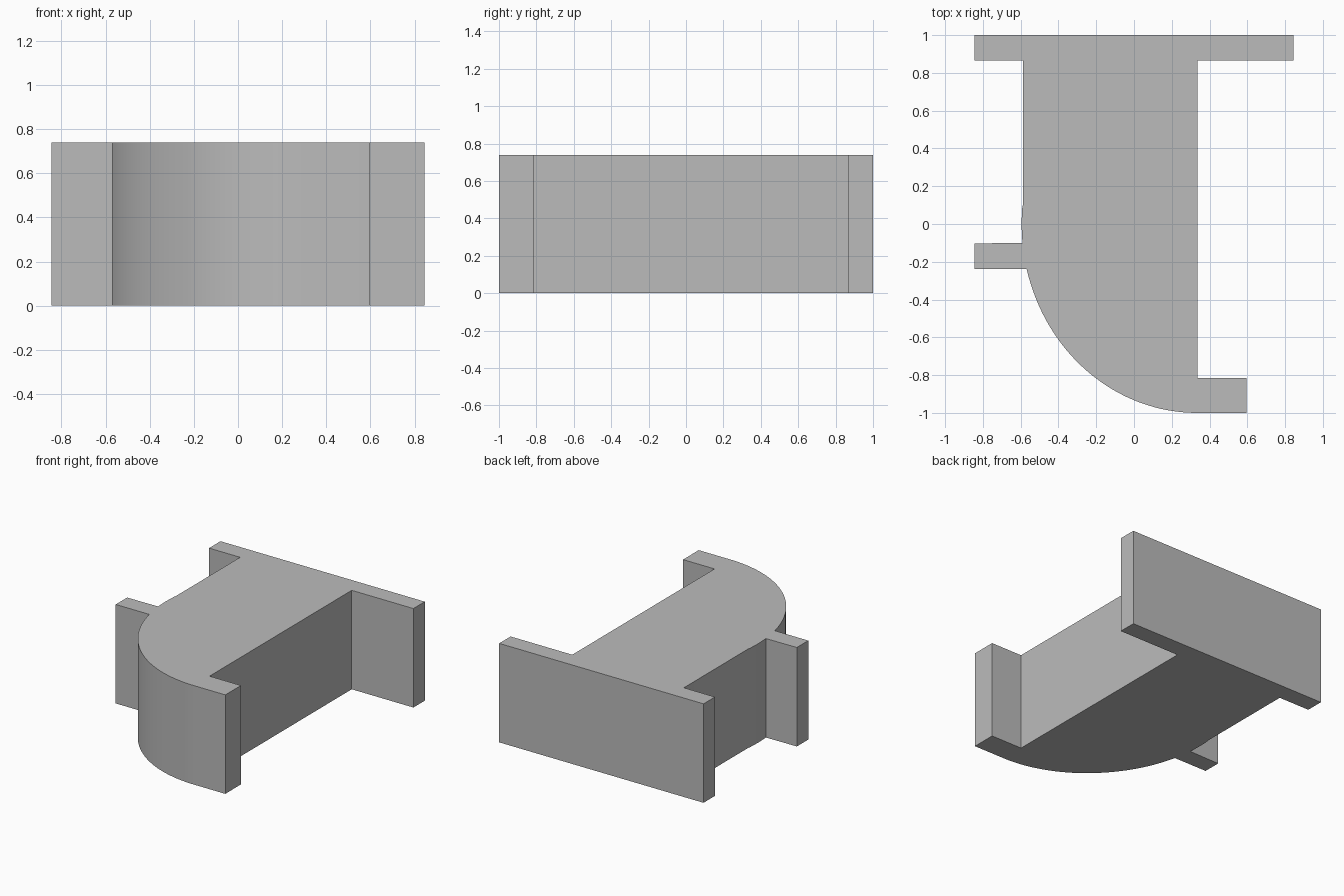
import bpy, bmesh, math

if "Cube" in bpy.data.objects:
    bpy.data.objects.remove(bpy.data.objects["Cube"])

HEIGHT = 0.74
CX, RX, RY = 0.335, 0.93, 1.0   # rounded end: quarter ellipse centred on (CX, 0)
SEGMENTS = 32

grey = bpy.data.materials.new("light grey")
grey.diffuse_color = (0.5, 0.5, 0.5, 1)
grey.use_nodes = True
grey.node_tree.nodes["Principled BSDF"].inputs["Base Color"].default_value = grey.diffuse_color


def ellipse(y):
    """Point on the left side of the ellipse at height y."""
    return (CX - RX * math.sqrt(1 - (y / RY) ** 2), y)


def prism(name, outline, height):
    """Extrude a closed outline straight up from the ground."""
    bm = bmesh.new()
    base = bm.faces.new([bm.verts.new((x, y, 0)) for x, y in outline])
    top = bmesh.ops.extrude_face_region(bm, geom=[base])["geom"]
    bmesh.ops.translate(bm, vec=(0, 0, height),
                        verts=[v for v in top if isinstance(v, bmesh.types.BMVert)])
    bmesh.ops.recalc_face_normals(bm, faces=bm.faces)
    mesh = bpy.data.meshes.new(name)
    bm.to_mesh(mesh)
    bm.free()
    mesh.materials.append(grey)
    obj = bpy.data.objects.new(name, mesh)
    bpy.context.collection.objects.link(obj)
    return obj


# Front foot, straight right wall and full-width back flange
outline = [(CX, -1), (0.595, -1), (0.595, -0.815), (CX, -0.815),
           (CX, 0.865), (0.845, 0.865), (0.845, 1),
           (-0.845, 1), (-0.845, 0.865), (-0.588, 0.865)]

# Left wall, with the slight bulge of the ellipse above the side tab
outline += [(-0.588, 0.1)] + [ellipse(y) for y in (0.09, 0.045, 0, -0.05, -0.1)]

# Side tab
outline += [(-0.845, -0.103), (-0.845, -0.238)]

# Rounded front corner
start = math.asin(0.238 / RY)
for i in range(SEGMENTS):
    a = start + (math.pi / 2 - start) * i / SEGMENTS
    outline.append((CX - RX * math.cos(a), -RY * math.sin(a)))

body = prism("flanged_body", outline, HEIGHT)

# Smooth the curve, keep the corners sharp
bpy.context.view_layer.objects.active = body
body.select_set(True)
bpy.ops.object.shade_smooth_by_angle(angle=math.radians(20))
